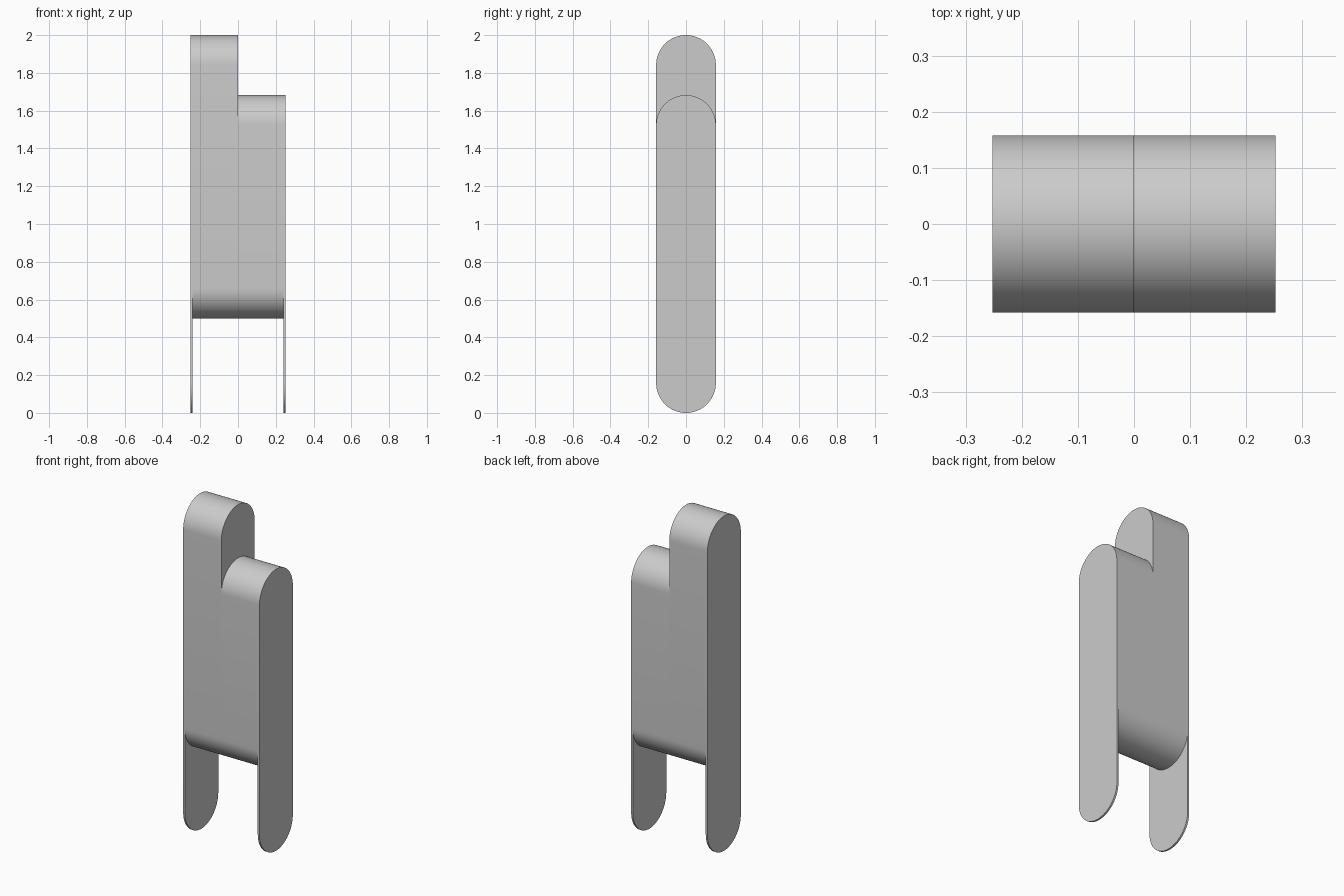
import bpy
import bmesh
from math import cos, sin, pi, radians

cube = bpy.data.objects.get("Cube")
if cube:
    bpy.data.objects.remove(cube, do_unlink=True)

RADIUS = 0.158      # half the depth, and the radius of the rounded ends
HALF_WIDTH = 0.252
INNER = 0.241       # inner face of the thin side legs
TALL, LOW, BODY = 2.0, 1.682, 0.5
ARC = 32            # segments in each rounded end

grey = bpy.data.materials.new("grey")
grey.use_nodes = True
colour = (0.6, 0.6, 0.6, 1)
grey.diffuse_color = colour
grey.node_tree.nodes["Principled BSDF"].inputs["Base Color"].default_value = colour

bm = bmesh.new()


def slot_ring(x, bottom, top):
    """Upright slot outline: a top arc followed by a bottom arc."""
    ring = []
    for centre, start in ((top - RADIUS, 0), (bottom + RADIUS, pi)):
        for i in range(ARC + 1):
            a = start + pi * i / ARC
            ring.append(bm.verts.new((x, RADIUS * cos(a), centre + RADIUS * sin(a))))
    return ring


def bridge(a, b):
    """Join two outlines, leaving out faces that would have no area."""
    n = len(a)
    for i in range(n):
        j = (i + 1) % n
        quad = (a[i], a[j], b[j], b[i])
        step = a[i].co.x == b[i].co.x
        straight = i in (ARC, n - 1)
        moved = (a[i].co - b[i].co).length > 0
        if not step or (moved and not straight):
            bm.faces.new(quad)


# Outlines from right to left: leg, tall half, low half, leg
sections = [
    (-HALF_WIDTH, 0, TALL), (-INNER, 0, TALL),
    (-INNER, BODY, TALL), (0, BODY, TALL),
    (0, BODY, LOW), (INNER, BODY, LOW),
    (INNER, 0, LOW), (HALF_WIDTH, 0, LOW),
]
rings = [slot_ring(*s) for s in sections]
for a, b in zip(rings, rings[1:]):
    bridge(a, b)
bm.faces.new(rings[0])
bm.faces.new(rings[-1])
bmesh.ops.remove_doubles(bm, verts=bm.verts[:], dist=0.00001)
bmesh.ops.recalc_face_normals(bm, faces=bm.faces[:])

mesh = bpy.data.meshes.new("stepped_body_with_side_legs")
bm.to_mesh(mesh)
bm.free()
mesh.materials.append(grey)
body = bpy.data.objects.new("stepped_body_with_side_legs", mesh)
bpy.context.collection.objects.link(body)

# Smooth rounded ends with crisp side edges
bpy.ops.object.select_all(action="DESELECT")
body.select_set(True)
bpy.context.view_layer.objects.active = body
bpy.ops.object.shade_smooth_by_angle(angle=radians(30))
